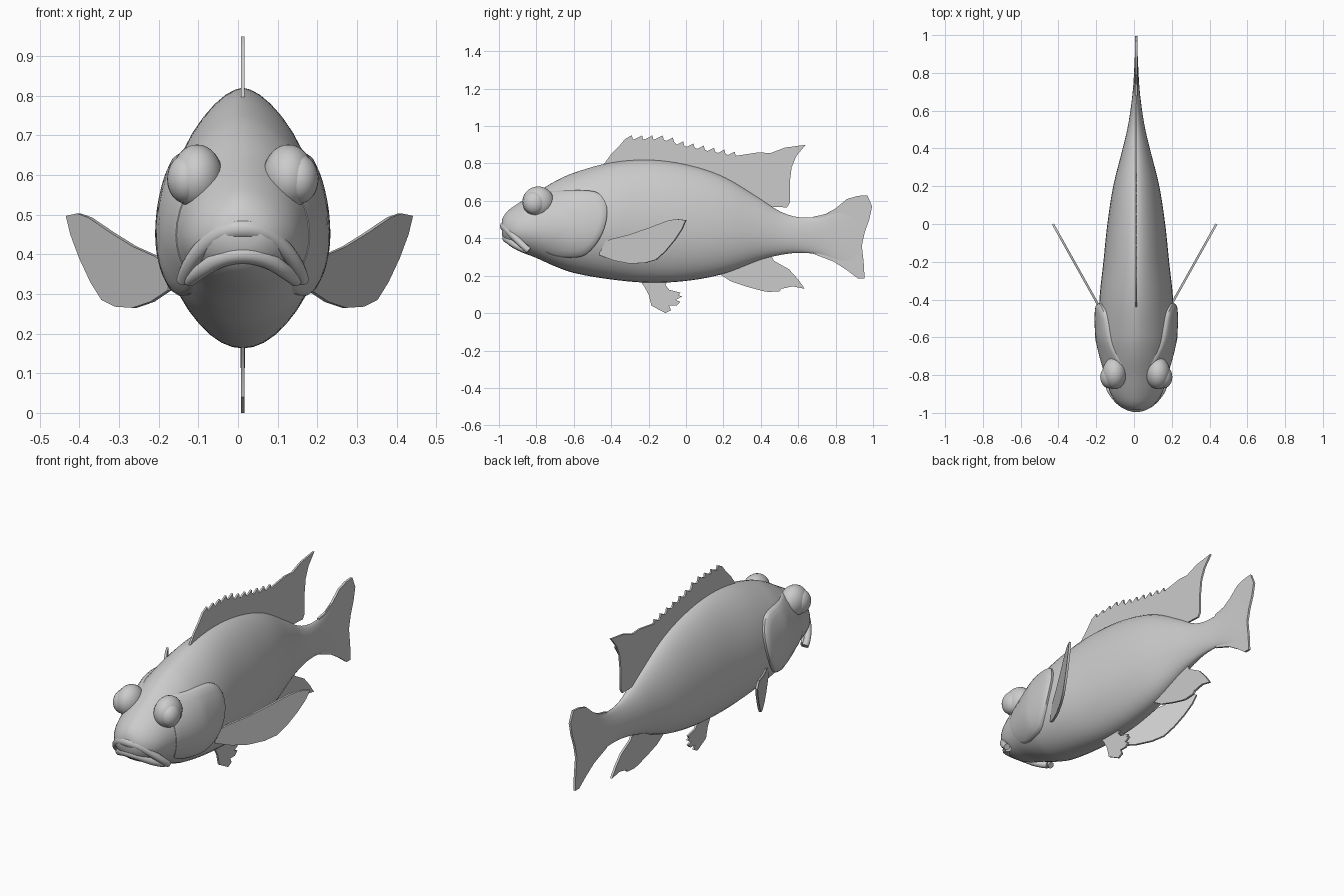
import bpy, bmesh, math
from mathutils import Vector

if "Cube" in bpy.data.objects:
    bpy.data.objects.remove(bpy.data.objects["Cube"])

CX = 0.012  # centre line of the fish
skin = bpy.data.materials.new("grey_skin")
skin.diffuse_color = (0.6, 0.6, 0.6, 1)
skin.use_nodes = True
skin.node_tree.nodes["Principled BSDF"].inputs["Base Color"].default_value = skin.diffuse_color

# Body stations: y, top z, bottom z, half width
STATIONS = [
    (-0.985, 0.50, 0.42, 0.045), (-0.96, 0.54, 0.375, 0.09), (-0.90, 0.585, 0.335, 0.135),
    (-0.80, 0.645, 0.295, 0.165), (-0.70, 0.705, 0.25, 0.185), (-0.60, 0.75, 0.215, 0.198),
    (-0.40, 0.805, 0.18, 0.195), (-0.20, 0.82, 0.163, 0.174), (0.0, 0.795, 0.172, 0.153),
    (0.20, 0.73, 0.21, 0.122), (0.40, 0.61, 0.285, 0.072), (0.50, 0.545, 0.31, 0.048),
    (0.60, 0.513, 0.322, 0.031), (0.72, 0.52, 0.31, 0.017), (0.84, 0.58, 0.25, 0.010),
    (0.93, 0.60, 0.21, 0.006)]


def station(y):
    """Smoothly interpolated top, bottom and half width at y."""
    s = STATIONS
    i = max(0, min(len(s) - 2, sum(1 for k in s if k[0] <= y) - 1))
    a, b = s[i], s[i + 1]
    p, n = s[max(i - 1, 0)], s[min(i + 2, len(s) - 1)]
    h = b[0] - a[0]
    t = max(0, min(1, (y - a[0]) / h))
    out = []
    for k in (1, 2, 3):
        m0 = (b[k] - p[k]) / (b[0] - p[0]) * h
        m1 = (n[k] - a[k]) / (n[0] - a[0]) * h
        out.append((2*t**3 - 3*t*t + 1) * a[k] + (t**3 - 2*t*t + t) * m0
                   + (3*t*t - 2*t**3) * b[k] + (t**3 - t*t) * m1)
    return out


def width(y, z):
    """Half width of the body at a point seen from the side."""
    top, bot, hw = station(y)
    mid = bot + 0.44 * (top - bot)
    t = (z - mid) / (top - mid) if z > mid else (mid - z) / (mid - bot)
    return hw * max(0, 1 - min(1, t) ** 2) ** (0.6 if z > mid else 0.5)


def finish(bm, name, angle=40):
    bmesh.ops.recalc_face_normals(bm, faces=bm.faces)
    me = bpy.data.meshes.new(name)
    bm.to_mesh(me)
    bm.free()
    ob = bpy.data.objects.new(name, me)
    bpy.context.collection.objects.link(ob)
    me.materials.append(skin)
    bpy.ops.object.select_all(action='DESELECT')
    ob.select_set(True)
    bpy.context.view_layer.objects.active = ob
    bpy.ops.object.shade_smooth_by_angle(angle=math.radians(angle))
    return ob


def bridge(bm, rings, caps=True):
    n = len(rings[0])
    for a, b in zip(rings, rings[1:]):
        for i in range(n):
            bm.faces.new((a[i], a[(i+1) % n], b[(i+1) % n], b[i]))
    if caps:
        bm.faces.new(rings[0])
        bm.faces.new(rings[-1])


# Body lofted through the stations
bm = bmesh.new()
rings = []
for j in range(73):
    u = j / 72
    y = -0.985 + 1.915 * (0.6 * u + 0.4 * u * u)
    top, bot, hw = station(y)
    mid = bot + 0.44 * (top - bot)
    ring = []
    for i in range(40):
        a = math.tau * i / 40
        c, s = math.cos(a), math.sin(a)
        x = hw * math.copysign(abs(c) ** (1.2 if s > 0 else 1), c)
        ring.append(bm.verts.new((CX + x, y, mid + s * (top - mid if s > 0 else mid - bot))))
    rings.append(ring)
bridge(bm, rings)
finish(bm, "body", 60)


def fin(name, outline, place, thick=0.008):
    """Thin plate from a side outline; place maps (y, z) to a point."""
    bm = bmesh.new()
    face = bm.faces.new([bm.verts.new(place(y, z)) for y, z in outline])
    face.normal_update()
    off = face.normal * thick / 2
    for v in bm.verts:
        v.co -= off
    ext = bmesh.ops.extrude_face_region(bm, geom=[face])
    for v in ext['geom']:
        if isinstance(v, bmesh.types.BMVert):
            v.co += off * 2
    bmesh.ops.triangulate(bm, faces=[f for f in bm.faces if len(f.verts) > 4])
    return finish(bm, name)


def middle(y, z):
    return Vector((CX, y, z))


# Dorsal fin with a row of short spines
crest = [(-0.44, 0.795), (-0.40, 0.85), (-0.36, 0.89)]
for k in range(11):
    y = -0.29 + 0.055 * k
    z = 0.95 - 0.01 * (k > 4) - 0.011 * max(0, k - 3)
    crest += [(y - 0.035, z - 0.018), (y, z), (y + 0.006, z - 0.022)]
fin("dorsal_fin", crest + [
    (0.39, 0.86), (0.45, 0.855), (0.53, 0.885), (0.64, 0.90), (0.59, 0.84), (0.565, 0.78),
    (0.555, 0.70), (0.555, 0.59), (0.54, 0.565), (0.44, 0.57), (0.3, 0.64), (0.1, 0.70),
    (-0.2, 0.76), (-0.4, 0.76)], middle, 0.010)
# Tail, anal and pelvic fins
fin("tail_fin", [
    (0.68, 0.515), (0.75, 0.53), (0.80, 0.56), (0.86, 0.61), (0.92, 0.627), (0.97, 0.63),
    (0.995, 0.57), (0.98, 0.50), (0.955, 0.43), (0.94, 0.36), (0.95, 0.27), (0.955, 0.185),
    (0.92, 0.185), (0.86, 0.23), (0.79, 0.275), (0.68, 0.317)], middle, 0.012)
fin("anal_fin", [
    (0.17, 0.215), (0.24, 0.17), (0.33, 0.14), (0.41, 0.118), (0.44, 0.113), (0.50, 0.117),
    (0.51, 0.13), (0.57, 0.143), (0.635, 0.13), (0.60, 0.18), (0.55, 0.235), (0.47, 0.28),
    (0.45, 0.32), (0.3, 0.30)], middle, 0.012)
fin("pelvic_fin", [
    (-0.26, 0.19), (-0.225, 0.145), (-0.20, 0.10), (-0.185, 0.04), (-0.11, 0.0),
    (-0.08, 0.015), (-0.09, 0.04), (-0.05, 0.04), (-0.03, 0.06), (-0.055, 0.07),
    (-0.02, 0.09), (-0.04, 0.095), (-0.03, 0.11), (-0.09, 0.125), (-0.11, 0.15),
    (-0.09, 0.19)], middle, 0.010)

# Gill cover outline seen from the side, and its centre
GILL = [(-0.76, 0.64), (-0.65, 0.655), (-0.52, 0.655), (-0.46, 0.635), (-0.425, 0.575),
        (-0.425, 0.50), (-0.455, 0.41), (-0.51, 0.335), (-0.57, 0.30), (-0.68, 0.30),
        (-0.76, 0.335), (-0.79, 0.42), (-0.79, 0.54)]
GC = Vector((-0.6, 0.48))


def round_loop(pts, steps=4):
    """Catmull-Rom rounding of a closed outline."""
    out, n = [], len(pts)
    for i in range(n):
        p = [Vector(pts[(i + k) % n]) for k in (-1, 0, 1, 2)]
        for s in range(steps):
            t = s / steps
            out.append(0.5 * (2*p[1] + (p[2] - p[0])*t + (2*p[0] - 5*p[1] + 4*p[2] - p[3])*t*t
                              + (3*p[1] - p[0] - 3*p[2] + p[3])*t**3))
    return out


def ball(name, centre, scale, turn=0):
    bm = bmesh.new()
    bmesh.ops.create_uvsphere(bm, u_segments=24, v_segments=16, radius=1)
    for v in bm.verts:
        v.co = Vector((v.co.x * scale[0], v.co.y * scale[1], v.co.z * scale[2])) + Vector(centre)
    return finish(bm, name, 60)


def lip(name, half, radius):
    """Tube along a mirrored path, thinner at the corners of the mouth."""
    pts = [(-x, y, z) for x, y, z in half[:0:-1]] + half
    cu = bpy.data.curves.new(name, 'CURVE')
    cu.dimensions = '3D'
    cu.bevel_depth = radius
    cu.bevel_resolution = 3
    cu.use_fill_caps = True
    sp = cu.splines.new('NURBS')
    sp.points.add(len(pts) - 1)
    for p, (x, y, z) in zip(sp.points, pts):
        p.co = (x + CX, y, z, 1)
        p.radius = 1 - 2.5 * abs(x)
    sp.use_endpoint_u = True
    sp.order_u = 3
    cu.materials.append(skin)
    bpy.context.collection.objects.link(bpy.data.objects.new(name, cu))


lip("upper_lip", [(0, -0.972, 0.468), (0.06, -0.958, 0.455), (0.11, -0.92, 0.41),
                  (0.145, -0.87, 0.36), (0.15, -0.84, 0.335)], 0.028)
lip("lower_lip", [(0, -0.962, 0.405), (0.06, -0.945, 0.39), (0.11, -0.90, 0.355),
                  (0.135, -0.85, 0.335)], 0.026)

loop = round_loop(GILL)
for side, tag in ((-1, "left"), (1, "right")):
    # Gill cover: domed shell lying over the body, with a rim tucked inside
    bm = bmesh.new()
    rings = []
    for f, lift in ((0.15, 0.020), (0.4, 0.021), (0.6, 0.022), (0.8, 0.022), (0.95, 0.020),
                    (1.0, 0.012), (0.99, -0.02)):
        ring = []
        for p in loop:
            q = GC + (p - GC) * f
            rear = max(0.2, min(1, (q.x + 0.80) / 0.2))
            x = width(q.x, q.y) + (lift * rear if lift > 0 else lift)
            ring.append(bm.verts.new((CX + side * x, q.x, q.y)))
        rings.append(ring)
    bridge(bm, rings, False)
    bm.faces.new(rings[0])
    finish(bm, tag + "_gill_cover", 45)
    # Eye socket bulge and eyeball
    ball(tag + "_eye_socket", (CX + side * 0.115, -0.79, 0.595), (0.065, 0.085, 0.082))
    ball(tag + "_eye", (CX + side * 0.143, -0.81, 0.59), (0.048, 0.06, 0.062))
    # Pectoral fin swept outward and back
    fin(tag + "_pectoral_fin", [
        (-0.46, 0.37), (-0.40, 0.395), (-0.30, 0.42), (-0.20, 0.455), (-0.10, 0.493),
        (-0.05, 0.503), (0.0, 0.497), (-0.02, 0.45), (-0.06, 0.39), (-0.11, 0.33),
        (-0.16, 0.285), (-0.22, 0.268), (-0.30, 0.265), (-0.38, 0.28), (-0.46, 0.31)],
        lambda y, z: Vector((CX * 0.3 + side * (0.192 + 0.56 * (y + 0.43)), y, z)), 0.012)
